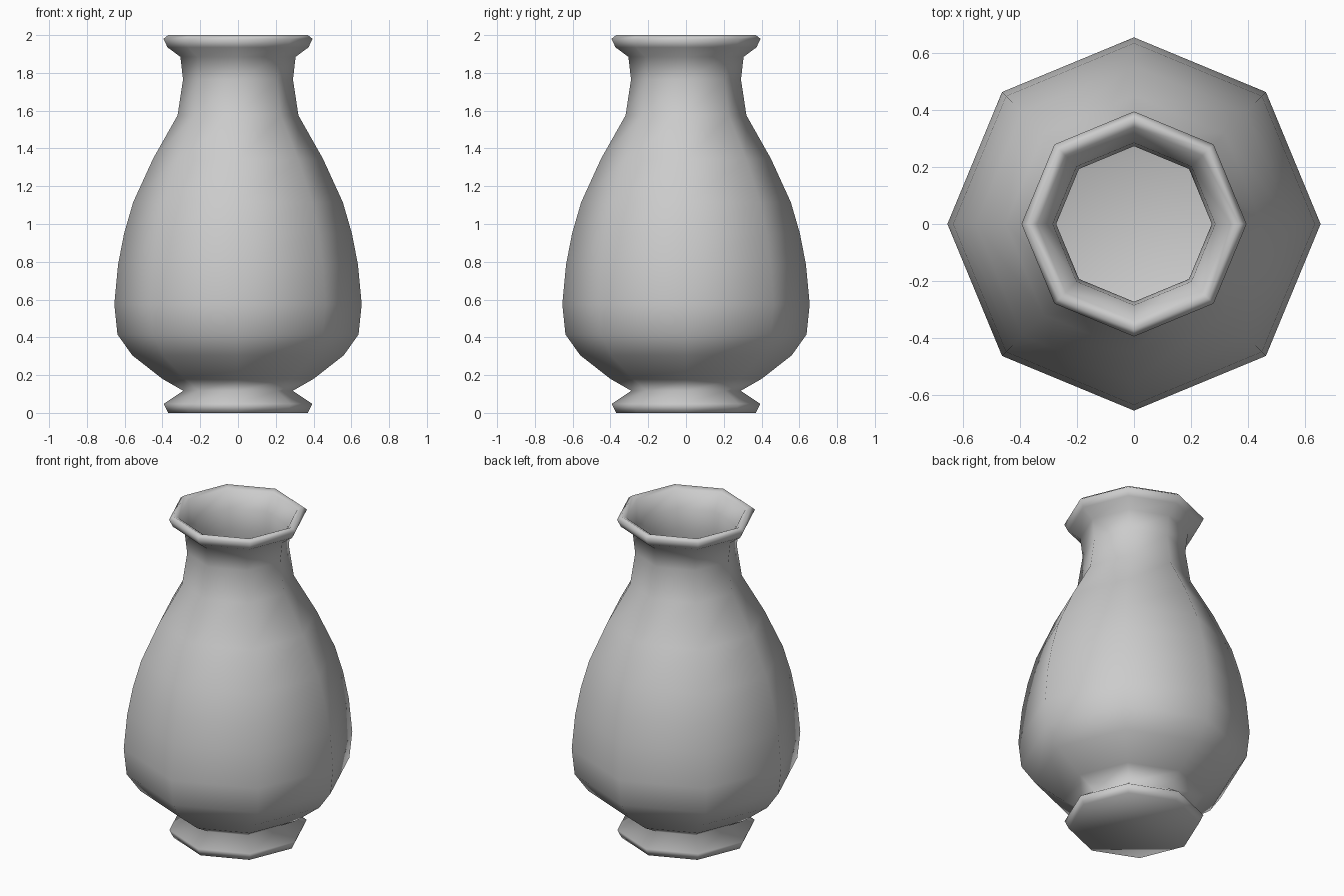
import bpy, bmesh
from math import cos, sin, pi

if "Cube" in bpy.data.objects:
    bpy.data.objects.remove(bpy.data.objects["Cube"])

SIDES = 8

# (radius, height): outside from the foot up to the lip
outer = [(0.37, 0.0), (0.393, 0.048), (0.29, 0.117), (0.40, 0.18),
         (0.56, 0.305), (0.638, 0.415), (0.655, 0.575), (0.635, 0.785),
         (0.603, 0.95), (0.555, 1.115), (0.45, 1.345), (0.32, 1.575),
         (0.291, 1.765), (0.305, 1.885), (0.373, 1.935), (0.395, 1.98),
         (0.37, 2.0)]
# inside from the lip down to the floor
inner = [(0.34, 1.985), (0.285, 1.89), (0.273, 1.765), (0.30, 1.58),
         (0.43, 1.345), (0.535, 1.11), (0.583, 0.945), (0.615, 0.78),
         (0.635, 0.575), (0.618, 0.425), (0.545, 0.325), (0.39, 0.205),
         (0.26, 0.15)]


def lathe(name, profile):
    """Revolve a profile about z and cap both ends."""
    bm = bmesh.new()
    rings = [[bm.verts.new((r * cos(2 * pi * i / SIDES), r * sin(2 * pi * i / SIDES), z))
              for i in range(SIDES)] for r, z in profile]
    for a, b in zip(rings, rings[1:]):
        for i in range(SIDES):
            j = (i + 1) % SIDES
            bm.faces.new((a[i], a[j], b[j], b[i]))
    bm.faces.new(rings[0][::-1])   # underside of the foot
    bm.faces.new(rings[-1])        # inside floor
    for f in bm.faces:
        f.smooth = True
    mesh = bpy.data.meshes.new(name)
    bm.to_mesh(mesh)
    bm.free()
    obj = bpy.data.objects.new(name, mesh)
    bpy.context.collection.objects.link(obj)
    return obj


# Hollow vase with foot, belly, neck and flared lip
lathe("vase", outer + inner)
